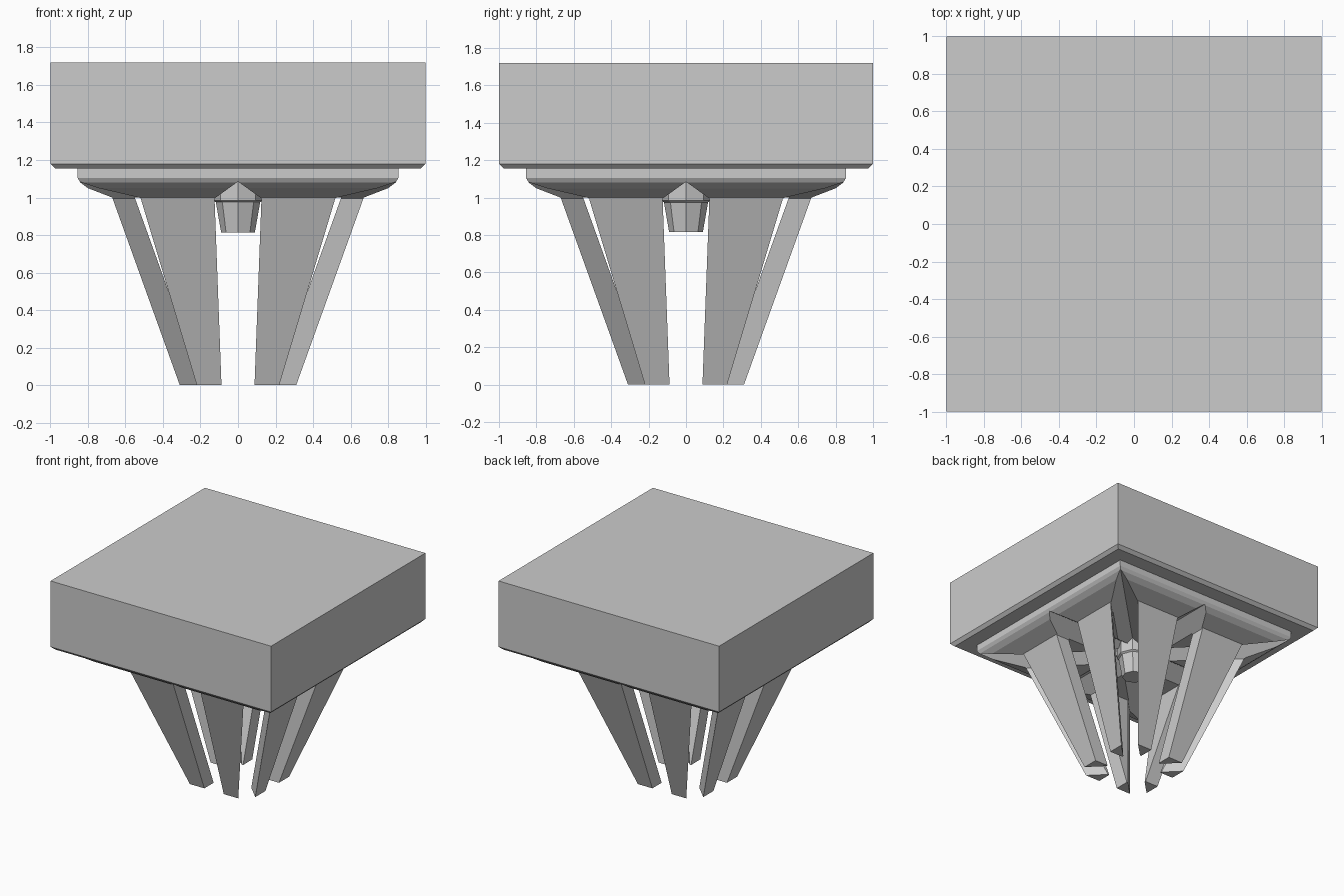
import bpy, math
from mathutils import Matrix

if "Cube" in bpy.data.objects:
    bpy.data.objects.remove(bpy.data.objects["Cube"])


def mesh_object(name, verts, faces):
    me = bpy.data.meshes.new(name)
    me.from_pydata(verts, [], faces)
    me.update()
    ob = bpy.data.objects.new(name, me)
    bpy.context.collection.objects.link(ob)
    return ob


def loft(name, sides, profile, turn=0.0):
    """Stack of regular polygons; profile holds (corner radius, z), bottom up."""
    verts, faces, n = [], [], sides
    for r, z in profile:
        for i in range(n):
            a = turn + 2 * math.pi * i / n
            verts.append((r * math.cos(a), r * math.sin(a), z))
    for k in range(len(profile) - 1):
        for i in range(n):
            j = (i + 1) % n
            faces.append((k * n + i, k * n + j, (k + 1) * n + j, (k + 1) * n + i))
    faces.append(tuple(reversed(range(n))))
    faces.append(tuple(range((len(profile) - 1) * n, len(profile) * n)))
    return loft_done(name, verts, faces)


def loft_done(name, verts, faces):
    return mesh_object(name, verts, faces)


def square(name, profile):
    """Square loft; profile holds (half width, z)."""
    return loft(name, 4, [(h * math.sqrt(2), z) for h, z in profile], math.pi / 4)


def slot_cutter(low, high, angle):
    """Long bar with a pointed-arch section, running through the centre."""
    below = low - (high - low) * 0.1
    section = [(-below, -0.1), (below, -0.1), (high, 0.995), (0, 1.085), (-high, 0.995)]
    verts = [(x, -1.5, z) for x, z in section] + [(x, 1.5, z) for x, z in section]
    faces = [(0, 1, 2, 3, 4), (9, 8, 7, 6, 5)]
    faces += [(i, i + 5, (i + 1) % 5 + 5, (i + 1) % 5) for i in range(5)]
    ob = mesh_object("slot_cutter", verts, faces)
    ob.data.transform(Matrix.Rotation(angle, 4, 'Z'))
    return ob


# Top slab with chamfered lower edge
square("top_slab", [(0.975, 1.155), (1.0, 1.18), (1.0, 1.72)])

# Flared collar and tapering body, later split into eight legs
legs = square("collar_and_legs", [(0.31, 0.0), (0.67, 1.0), (0.80, 1.05),
                                  (0.84, 1.08), (0.855, 1.105), (0.855, 1.17)])

# Cutters: hollow inside, straight slots and diagonal slots
cutters = [square("hollow_cutter", [(0.154, -0.1), (0.55, 1.0)])]
for k in range(4):
    low, high = (0.088, 0.125) if k % 2 == 0 else (0.064, 0.106)
    cutters.append(slot_cutter(low, high, k * math.pi / 4))
for c in cutters:
    c.hide_render = True
    m = legs.modifiers.new("cut", 'BOOLEAN')
    m.operation, m.solver, m.object = 'DIFFERENCE', 'EXACT', c

# Bake the cuts and drop the cutters
dg = bpy.context.evaluated_depsgraph_get()
baked = bpy.data.meshes.new_from_object(legs.evaluated_get(dg))
legs.modifiers.clear()
legs.data = baked
for c in cutters:
    bpy.data.objects.remove(c)

# Octagonal pendant under the centre
loft("centre_pendant", 8, [(0.09, 0.815), (0.118, 0.975), (0.132, 0.985),
                           (0.132, 1.0), (0.132, 1.12)])
